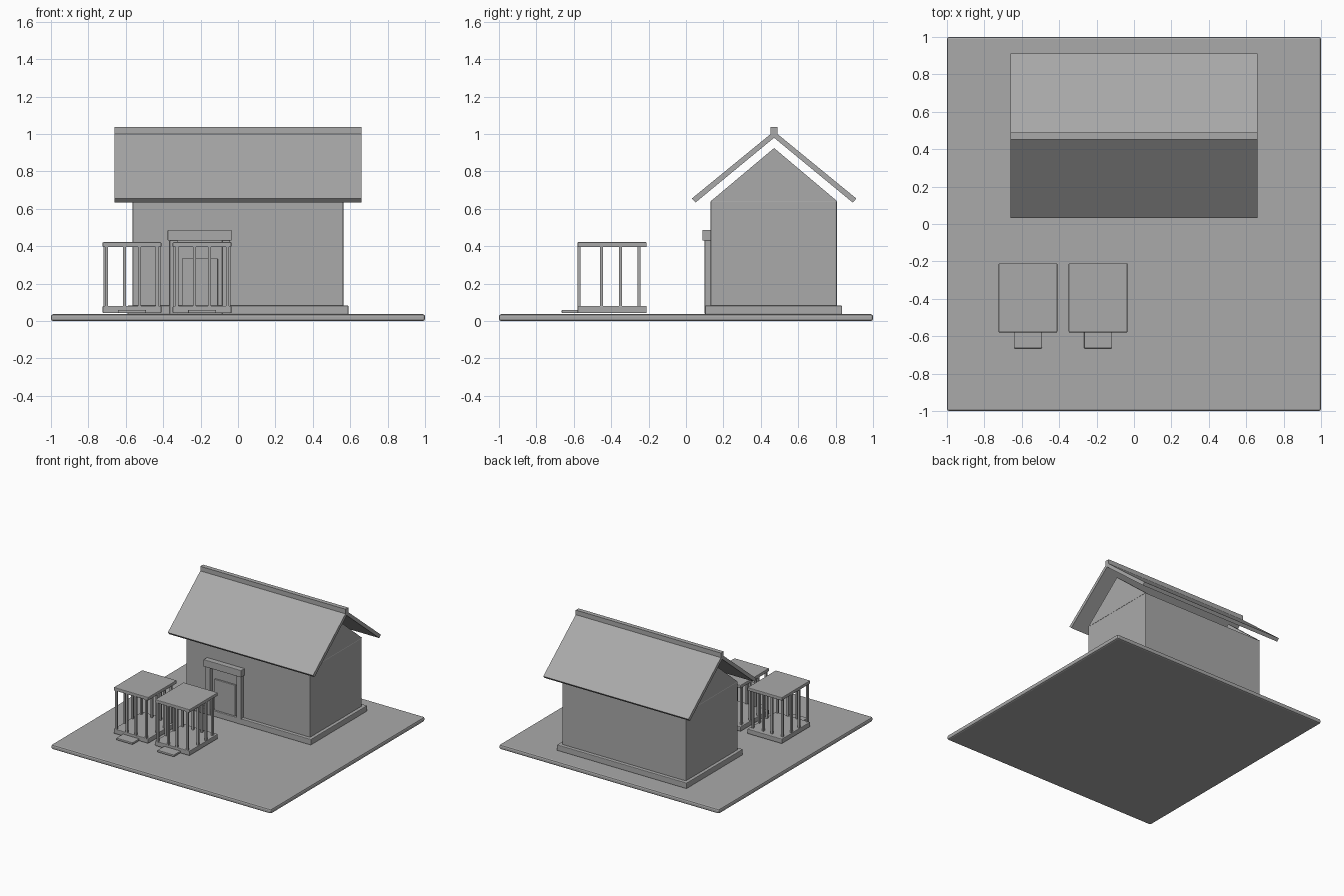
import bpy, bmesh

if "Cube" in bpy.data.objects:
    bpy.data.objects.remove(bpy.data.objects["Cube"])

grey = bpy.data.materials.new("plain_grey")
grey.diffuse_color = (0.4, 0.4, 0.4, 1)
grey.use_nodes = True
grey.node_tree.nodes["Principled BSDF"].inputs["Base Color"].default_value = grey.diffuse_color


def finish(bm, name):
    bmesh.ops.recalc_face_normals(bm, faces=bm.faces)
    me = bpy.data.meshes.new(name)
    bm.to_mesh(me)
    bm.free()
    me.materials.append(grey)
    ob = bpy.data.objects.new(name, me)
    bpy.context.collection.objects.link(ob)
    return ob


def box(name, x, y, z, bevel=0.0):
    """Box from (min, max) ranges, with an optional small chamfer."""
    bm = bmesh.new()
    bmesh.ops.create_cube(bm, size=1)
    for v in bm.verts:
        v.co = [r[0] + (c + 0.5) * (r[1] - r[0]) for c, r in zip(v.co, (x, y, z))]
    if bevel:
        bmesh.ops.bevel(bm, geom=bm.edges[:], offset=bevel, segments=2,
                        profile=0.5, affect='EDGES')
    return finish(bm, name)


def prism(name, profile, x0, x1):
    """Extrude a (y, z) profile along x."""
    bm = bmesh.new()
    f = bm.faces.new([bm.verts.new((x0, y, z)) for y, z in profile])
    r = bmesh.ops.extrude_face_region(bm, geom=[f])
    for v in r["geom"]:
        if isinstance(v, bmesh.types.BMVert):
            v.co.x = x1
    return finish(bm, name)


# ground slab and house body
box("ground_slab", (-1, 1), (-1, 1), (0, 0.037), 0.012)
box("plinth", (-0.59, 0.59), (0.103, 0.835), (0.035, 0.083), 0.005)
box("house_walls", (-0.563, 0.563), (0.132, 0.806), (0.04, 0.645), 0.006)

# thin gable ends under the roof
MID = 0.471
for side, x0, x1 in (("left", -0.563, -0.533), ("right", 0.533, 0.563)):
    prism("gable_" + side, [(0.135, 0.643), (0.806, 0.643), (MID, 0.925)], x0, x1)

# two roof slopes and the ridge
for side, s in (("front", -1), ("back", 1)):
    prism("roof_" + side,
          [(MID + s * 0.44, 0.655), (MID, 1.015), (MID, 0.98), (MID + s * 0.42, 0.634)],
          -0.66, 0.66)
box("ridge_beam", (-0.66, 0.66), (MID - 0.018, MID + 0.018), (0.99, 1.038))

# door frame, leaf and lintel
for side, x in (("left", -0.365), ("right", -0.085)):
    box("door_post_" + side, (x, x + 0.042), (0.1, 0.14), (0.037, 0.432), 0.003)
box("door_lintel", (-0.376, -0.034), (0.088, 0.14), (0.43, 0.488), 0.004)
box("door_leaf", (-0.3, -0.108), (0.118, 0.14), (0.037, 0.335), 0.003)

# two barred cages with front steps
for n, cx in enumerate((-0.567, -0.192), 1):
    tag = f"cage_{n}_"
    xs, ys = (cx - 0.157, cx + 0.157), (-0.58, -0.21)
    box(tag + "floor", xs, ys, (0.042, 0.081), 0.005)
    box(tag + "top", xs, ys, (0.395, 0.422), 0.005)
    box(tag + "step", (cx - 0.075, cx + 0.075), (-0.665, -0.57), (0.043, 0.06), 0.004)
    spots = [(cx + dx, y) for y in (-0.572, -0.252) for dx in (-0.135, -0.04, 0.04, 0.135)]
    spots += [(cx + dx, y) for dx in (-0.145, 0.145) for y in (-0.452, -0.35)]
    for i, (x, y) in enumerate(spots):
        box(f"{tag}bar_{i}", (x - 0.008, x + 0.008), (y - 0.008, y + 0.008), (0.07, 0.4))
